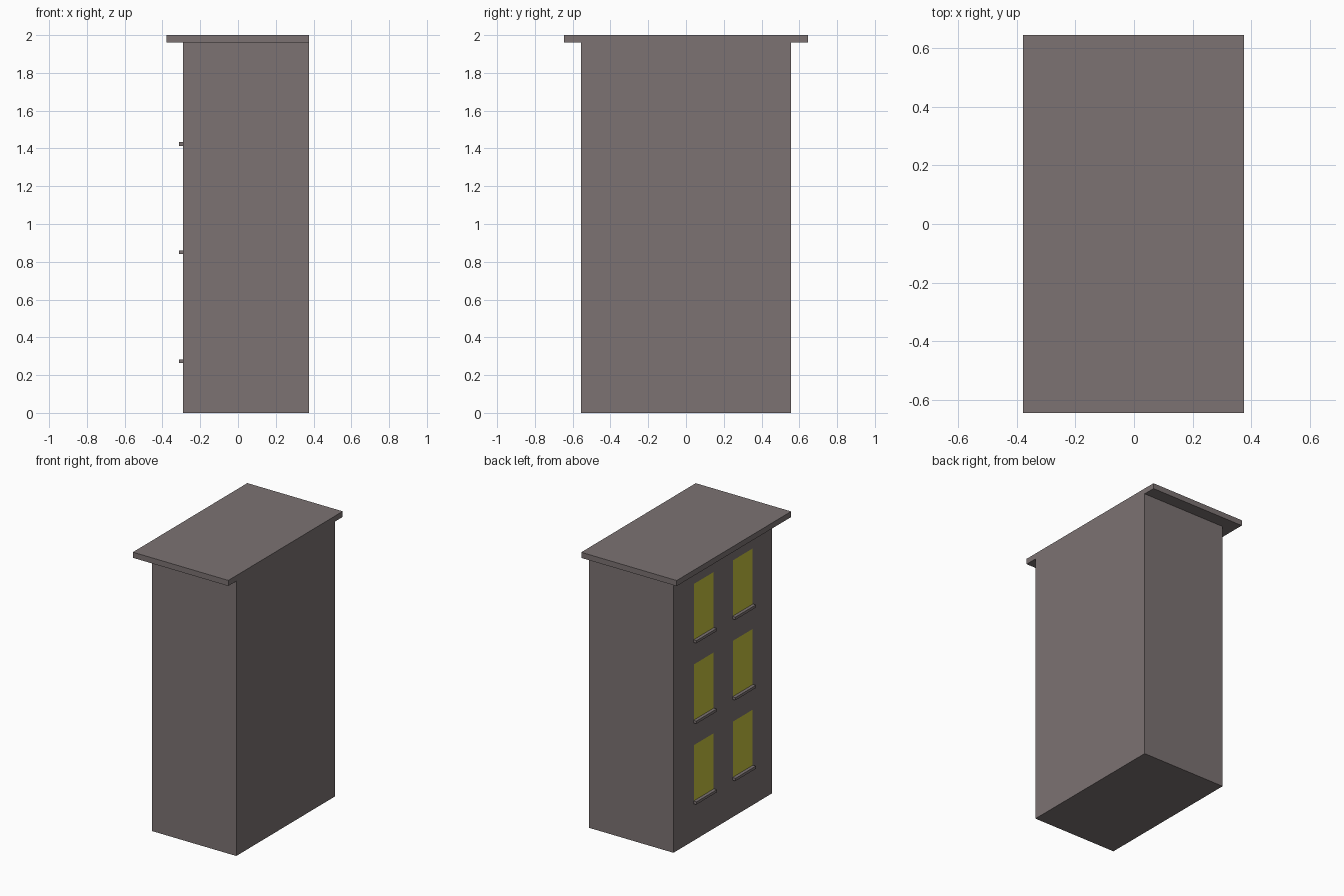
import bpy, bmesh
from mathutils import Vector, Matrix

if "Cube" in bpy.data.objects:
    bpy.data.objects.remove(bpy.data.objects["Cube"])

def material(name, rgb):
    m = bpy.data.materials.new(name)
    m.diffuse_color = (*rgb, 1)
    m.use_nodes = True
    m.node_tree.nodes["Principled BSDF"].inputs["Base Color"].default_value = m.diffuse_color
    return m

wall_mat = material("wall_grey", (0.20, 0.17, 0.17))
glass_mat = material("window_yellow", (0.56, 0.53, 0.05))

def box(name, lo, hi):
    lo, hi = Vector(lo), Vector(hi)
    bm = bmesh.new()
    bmesh.ops.create_cube(bm, size=1)
    bmesh.ops.scale(bm, vec=hi - lo, verts=bm.verts)
    bmesh.ops.translate(bm, vec=(lo + hi) / 2, verts=bm.verts)
    me = bpy.data.meshes.new(name)
    bm.to_mesh(me)
    bm.free()
    me.materials.append(wall_mat)
    ob = bpy.data.objects.new(name, me)
    bpy.context.collection.objects.link(ob)
    return ob

WALL_X = -0.29
columns = [(-0.335, -0.115), (0.105, 0.325)]
rows = [(z, z + 0.397) for z in (0.283, 0.859, 1.433)]

# Building block and roof slab (flush on the +x side)
body = box("building_body", (WALL_X, -0.555, 0), (0.375, 0.555, 1.96))
roof = box("roof_slab", (-0.378, -0.645, 1.96), (0.375, 0.645, 2.0))

# Flat windows: cut the window wall into a grid and colour the panes
body.data.materials.append(glass_mat)
bm = bmesh.new()
bm.from_mesh(body.data)
cuts = [((0, y, 0), (0, 1, 0)) for c in columns for y in c]
cuts += [((0, 0, z), (0, 0, 1)) for r in rows for z in r]
for co, no in cuts:
    wall = [f for f in bm.faces if abs(f.calc_center_median().x - WALL_X) < 1e-4]
    geom = wall + list({e for f in wall for e in f.edges}) + list({v for f in wall for v in f.verts})
    bmesh.ops.bisect_plane(bm, geom=geom, plane_co=co, plane_no=no)
for f in bm.faces:
    c = f.calc_center_median()
    if (abs(c.x - WALL_X) < 1e-4 and any(a < c.y < b for a, b in columns)
            and any(a < c.z < b for a, b in rows)):
        f.material_index = 1
bm.to_mesh(body.data)
bm.free()

# Window sills
for i, (z, _) in enumerate(rows):
    for j, (y0, y1) in enumerate(columns):
        box(f"window_sill_{i}_{j}", (WALL_X - 0.023, y0 - 0.005, z - 0.019),
            (WALL_X, y1 + 0.005, z))
